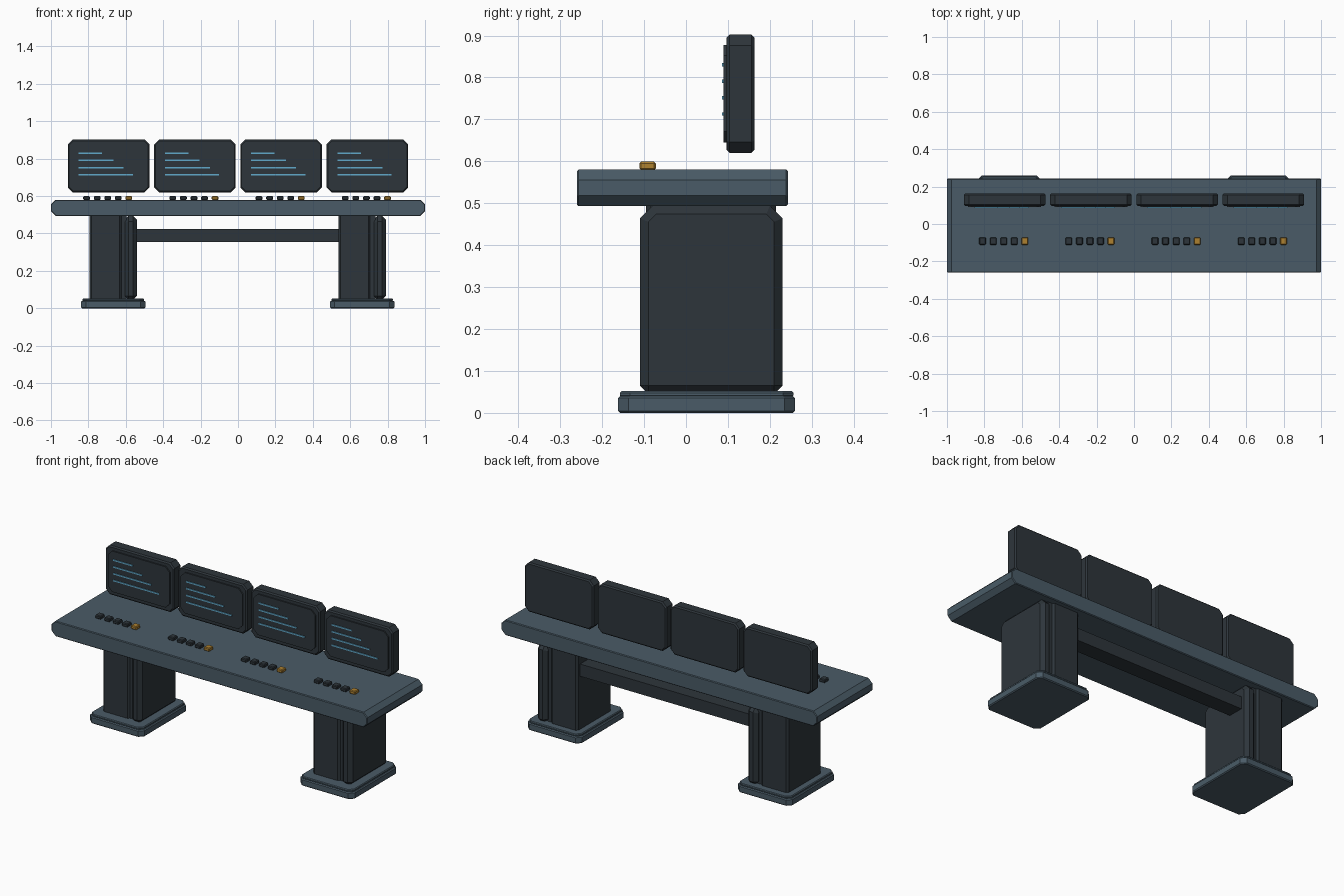
import bpy
import bmesh
from mathutils import Vector

if "Cube" in bpy.data.objects:
    bpy.data.objects.remove(bpy.data.objects["Cube"], do_unlink=True)


def material(name, rgb):
    mat = bpy.data.materials.new(name)
    mat.use_nodes = True
    mat.diffuse_color = (*rgb, 1)
    mat.node_tree.nodes["Principled BSDF"].inputs["Base Color"].default_value = (*rgb, 1)
    return mat


slate = material("slate blue", (0.068, 0.105, 0.135))
charcoal = material("charcoal", (0.027, 0.036, 0.044))
cyan = material("display cyan", (0.12, 0.40, 0.60))
amber = material("amber", (0.42, 0.22, 0.03))


def octagon(a0, a1, b0, b1, low, high):
    """Rectangle outline with its lower and upper corners cut off."""
    pts = [(a0 + low, b0), (a1 - low, b0), (a1, b0 + low), (a1, b1 - high),
           (a1 - high, b1), (a0 + high, b1), (a0, b1 - high), (a0, b0 + low)]
    return list(dict.fromkeys(pts))


def prism(name, axis, outline, start, end, mat, bevel=0.0, segments=1):
    """Extrude a 2D outline along one axis, with a chamfered rim."""
    bm = bmesh.new()

    def place(p, d):
        return {"x": (d, *p), "y": (p[0], d, p[1]), "z": (*p, d)}[axis]

    face = bm.faces.new([bm.verts.new(place(p, start)) for p in outline])
    grown = bmesh.ops.extrude_face_region(bm, geom=[face])["geom"]
    shift = Vector(place((0, 0), end - start))
    bmesh.ops.translate(bm, vec=shift, verts=[g for g in grown if isinstance(g, bmesh.types.BMVert)])
    bmesh.ops.recalc_face_normals(bm, faces=bm.faces)
    mesh = bpy.data.meshes.new(name)
    bm.to_mesh(mesh)
    bm.free()
    mesh.materials.append(mat)
    obj = bpy.data.objects.new(name, mesh)
    bpy.context.collection.objects.link(obj)
    if bevel:
        mod = obj.modifiers.new("rim", "BEVEL")
        mod.width = bevel
        mod.segments = segments
        mod.limit_method = "ANGLE"
        mod.angle_limit = 1.0
    return obj


def box(name, x0, x1, y0, y1, z0, z1, mat, bevel=0.0):
    return prism(name, "z", octagon(x0, x1, y0, y1, 0, 0), z0, z1, mat, bevel)


# Desk top with chamfered ends
prism("desk_top", "y", octagon(-1, 1, 0.493, 0.58, 0.025, 0.025), -0.26, 0.243, slate, 0.004)

# Two pedestals, each with a foot, a body and a side panel
for side, x in (("right", -0.667), ("left", 0.664)):
    prism(side + "_foot", "z", octagon(x - 0.172, x + 0.172, -0.162, 0.26, 0.025, 0.025),
          0, 0.04, slate, 0.005)
    prism(side + "_foot_cap", "z", octagon(x - 0.165, x + 0.165, -0.158, 0.256, 0.025, 0.025),
          0.038, 0.052, slate, 0.004)
    prism(side + "_leg_body", "z", octagon(x - 0.127, x + 0.045, -0.095, 0.215, 0.012, 0.012),
          0.045, 0.495, charcoal)
    box(side + "_leg_groove", x + 0.04, x + 0.07, -0.085, 0.205, 0.045, 0.495, charcoal)
    prism(side + "_leg_panel", "x", octagon(-0.11, 0.23, 0.045, 0.494, 0, 0.03),
          x + 0.062, x + 0.126, charcoal, 0.02)

# Beam joining the pedestals
box("cross_beam", -0.56, 0.56, 0.10, 0.19, 0.355, 0.425, charcoal)

# Four workstations: monitor, text lines and a row of keys
for i in range(4):
    x = (i - 1.5) * 0.461
    tag = f"_{i + 1}"
    prism("monitor_shell" + tag, "y", octagon(x - 0.218, x + 0.218, 0.62, 0.902, 0.026, 0.026),
          0.097, 0.163, charcoal, 0.007)
    prism("monitor_screen" + tag, "y", octagon(x - 0.195, x + 0.195, 0.645, 0.878, 0.026, 0.026),
          0.09, 0.1, charcoal)
    for row, length in enumerate((0.125, 0.185, 0.24, 0.29)):
        z = 0.83 - row * 0.039
        box(f"text_line{tag}_{row + 1}", x - 0.16, x - 0.16 + length,
            0.086, 0.091, z - 0.004, z + 0.004, cyan)
    for k in range(5):
        kx = x - 0.118 + k * 0.0565
        box(f"key{tag}_{k + 1}", kx - 0.018, kx + 0.018, -0.111, -0.072, 0.579, 0.599,
            amber if k == 4 else charcoal, 0.004)
